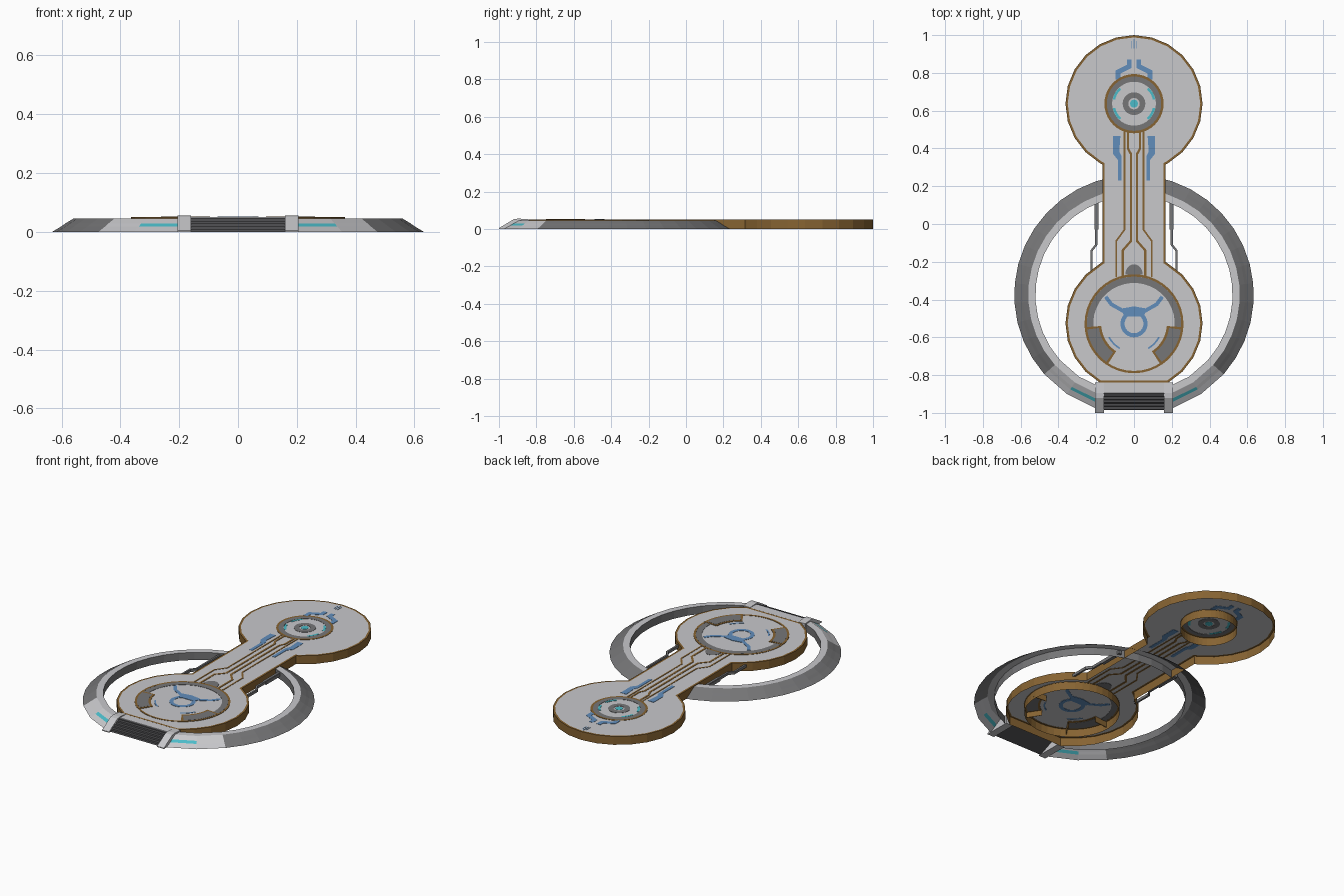
import bpy, bmesh
from math import sin, cos, radians, hypot

if "Cube" in bpy.data.objects:
    bpy.data.objects.remove(bpy.data.objects["Cube"])

def material(name, rgb):
    m = bpy.data.materials.new(name)
    m.diffuse_color = (*rgb, 1)
    m.use_nodes = True
    m.node_tree.nodes["Principled BSDF"].inputs["Base Color"].default_value = m.diffuse_color
    return m

LIGHT = material("pale grey", (0.58, 0.58, 0.60))
GREY = material("mid grey", (0.18, 0.18, 0.185))
DARK = material("dark grey", (0.07, 0.07, 0.075))
BROWN = material("bronze brown", (0.24, 0.125, 0.032))
BLUE = material("blue", (0.12, 0.27, 0.50))
TEAL = material("teal", (0.07, 0.50, 0.58))

TOP = 0.05            # height of the main plate
UP, LOW = 0.637, -0.528   # y centres of the two medallions
RING_Y = -0.375


def finish(name, bm, *mats, normals=True):
    if normals:
        bmesh.ops.recalc_face_normals(bm, faces=bm.faces[:])
    me = bpy.data.meshes.new(name)
    bm.to_mesh(me)
    bm.free()
    for m in mats:
        me.materials.append(m)
    ob = bpy.data.objects.new(name, me)
    bpy.context.collection.objects.link(ob)
    return ob


def polar(r, deg, cy=0):
    return (r * cos(radians(deg)), cy + r * sin(radians(deg)))


def band(name, left, right, mat, z=TOP, h=0.001):
    """Flat solid strip between two matching rows of points."""
    bm = bmesh.new()
    rows = [[bm.verts.new((x, y, zz)) for x, y in row]
            for row, zz in ((left, z + h), (right, z + h), (right, z - h), (left, z - h))]
    for i in range(len(left) - 1):
        for a, b in zip(rows, rows[1:] + rows[:1]):
            bm.faces.new((a[i], a[i + 1], b[i + 1], b[i]))
    if hypot(left[0][0] - left[-1][0], left[0][1] - left[-1][1]) > 1e-5:
        for i in (0, -1):
            bm.faces.new([r[i] for r in rows])
    return finish(name, bm, mat)


def sector(name, cy, r0, r1, a0, a1, mat, layer=1):
    n = max(2, round((a1 - a0) / 9))
    angles = [a0 + (a1 - a0) * i / n for i in range(n + 1)]
    return band(name, [polar(r0, a, cy) for a in angles],
                [polar(r1, a, cy) for a in angles], mat, h=0.0008 * layer)


def ribbon(name, path, width, mat, z=TOP, h=0.0016):
    """Strip of given width along a bent path, mitred at the bends."""
    left, right = [], []
    for i, (x, y) in enumerate(path):
        normals = []
        for a, b in ((i - 1, i), (i, i + 1)):
            if a >= 0 and b < len(path):
                dx, dy = path[b][0] - path[a][0], path[b][1] - path[a][1]
                d = hypot(dx, dy)
                normals.append((-dy / d, dx / d))
        nx = sum(n[0] for n in normals)
        ny = sum(n[1] for n in normals)
        k = width / 2 * len(normals) / (nx * nx + ny * ny)
        left.append((x + nx * k, y + ny * k))
        right.append((x - nx * k, y - ny * k))
    return band(name, left, right, mat, z, h)


def extrude(name, pts, vec, mat):
    bm = bmesh.new()
    f = bm.faces.new([bm.verts.new(p) for p in pts])
    ext = bmesh.ops.extrude_face_region(bm, geom=[f], use_keep_orig=True)["geom"]
    bmesh.ops.translate(bm, vec=vec, verts=[v for v in ext if isinstance(v, bmesh.types.BMVert)])
    return finish(name, bm, mat)


def plate(name, pts, mat, layer=2):
    h = 0.0008 * layer
    return extrude(name, [(x, y, TOP - h) for x, y in pts], (0, 0, 2 * h), mat)


def disc(name, cy, r, mat, layer, n=24):
    return plate(name, [polar(r, 360 * i / n, cy) for i in range(n)], mat, layer)


def tube(name, cy, r, mat, n=40):
    bm = bmesh.new()
    ring = [polar(r, 360 * i / n, cy) for i in range(n)]
    lo, hi = ([bm.verts.new((x, y, z)) for x, y in ring] for z in (0, TOP))
    for i in range(n):
        j = (i + 1) % n
        bm.faces.new((lo[i], lo[j], hi[j], hi[i]))
    return finish(name, bm, mat)


def along_x(name, profile, x0, x1, mat):
    return extrude(name, [(x0, y, z) for y, z in profile], (x1 - x0, 0, 0), mat)


# Main plate: two discs joined by a neck, open below, bronze rim and walls
half = [polar(0.363, a, -0.525) for a in range(-60, 61, 15)] + [(0.167, -0.2), (0.167, 0.315)]
half += [polar(0.363, a, UP) for a in range(-60, 91, 15)]
outline = half + [(-x, y) for x, y in half[-2::-1]]
bm = bmesh.new()
face = bm.faces.new([bm.verts.new((x, y, TOP)) for x, y in outline])
border = bm.edges[:]
wall = bmesh.ops.extrude_edge_only(bm, edges=border)["geom"]
bmesh.ops.translate(bm, vec=(0, 0, -TOP), verts=[v for v in wall if isinstance(v, bmesh.types.BMVert)])
bmesh.ops.inset_region(bm, faces=[face], thickness=0.012, use_even_offset=True, use_boundary=True)
for f in bm.faces:
    f.material_index = 0 if f is face else 1
finish("main_plate", bm, LIGHT, BROWN)

# Ring around the lower disc, open at the front where the grille sits
steps = [-72 + i * 9 for i in range(37)]
steps = [-71.5] + [-56, -41.5] + [-32 + i * (244 / 26) for i in range(27)] + [221.5, 236, 251.5]
section = [(0.634, 0.0), (0.604, 0.018), (0.588, 0.029), (0.56, 0.046), (0.522, 0.046), (0.522, 0.0)]
bm = bmesh.new()
grid = [[bm.verts.new((*polar(r, a, RING_Y), z)) for r, z in section] for a in steps]
for i in range(len(steps) - 1):
    mid = (steps[i] + steps[i + 1]) / 2
    off = abs((mid + 90 + 180) % 360 - 180)      # degrees away from the front
    for j in range(len(section) - 1):
        f = bm.faces.new((grid[i][j], grid[i + 1][j], grid[i + 1][j + 1], grid[i][j + 1]))
        if j == 1 and off < 34:
            f.material_index = 2
        elif j == 3 or (j < 3 and off < 48.5):
            f.material_index = 1
finish("outer_ring", bm, GREY, LIGHT, TEAL)

# Upper medallion
tube("upper_medallion_wall", UP, 0.155, BROWN)
sector("upper_medallion_rim", UP, 0.144, 0.157, 0, 360, BROWN, 2)
sector("upper_medallion_band", UP, 0.116, 0.144, 0, 360, GREY, 2)
sector("upper_medallion_inner_ring", UP, 0.03, 0.06, 0, 360, GREY, 2)
disc("upper_medallion_core", UP, 0.022, TEAL, 2, 8)
for i, a in enumerate((12, -48, 132, 192)):
    sector(f"teal_arc_{i}", UP, 0.102, 0.115, a, a + 36, TEAL, 2)

# Lower medallion
tube("lower_medallion_wall", LOW, 0.26, BROWN)
sector("lower_medallion_rim", LOW, 0.25, 0.262, 0, 360, BROWN, 2)
sector("lower_medallion_band", LOW, 0.216, 0.25, -5, 185, GREY, 2)
sector("blue_hub_ring", LOW, 0.05, 0.072, 0, 360, BLUE, 2)
plate("blue_hub_bar", [(-0.07, -0.448), (-0.05, -0.49), (0.05, -0.49), (0.07, -0.448), (0, -0.436)], BLUE, 3)
plate("small_dome", [(0.046 * cos(radians(a)), -0.268 + 0.055 * sin(radians(a)))
                     for a in range(0, 181, 20)], GREY, 2)
for i, x in enumerate((-0.012, 0, 0.012)):
    ribbon(f"top_tick_{i}", [(x, 0.98 - abs(x)), (x, 0.93)], 0.004, BLUE)

# Front grille: stepped slats and a pale strip above
slats = []
for i in range(5):
    y, z = -0.985 + i * 0.018, 0.0095 * i
    slats += [(y, z), (y + 0.003, z + 0.0095), (y + 0.014, z + 0.0095)]
along_x("front_grille", slats + [(-0.89, 0.04)], -0.165, 0.165, DARK)
along_x("grille_top_strip", [(-0.84, 0.04), (-0.84, 0.05), (-0.895, 0.05), (-0.895, 0.04)],
        -0.165, 0.165, LIGHT)

# Mirrored parts
clamp = [(-0.84, 0), (-0.84, 0.052), (-0.895, 0.056), (-0.92, 0.053), (-1.0, 0.005), (-1.0, 0)]
for side, s in (("right", 1), ("left", -1)):
    def m(pts):
        return [(s * x, y) for x, y in pts]

    def arc(a0, a1):
        return (a0, a1) if s > 0 else (180 - a1, 180 - a0)

    along_x(f"clamp_{side}", clamp, s * 0.16, s * 0.206, LIGHT)
    # Bronze-edged pads
    sector(f"pad_edge_{side}", LOW, 0.174, 0.262, *arc(-57, -4), BROWN, 3)
    sector(f"pad_{side}", LOW, 0.187, 0.25, *arc(-54, -7), GREY, 4)
    for e, a in enumerate((-57, -4)):
        p, q = m([polar(0.174, a, LOW), polar(0.26, a, LOW)])
        extrude(f"pad_wall_{side}_{e}", [(*p, 0.015), (*q, 0.015), (*q, TOP), (*p, TOP)],
                (0, 0.004, 0), BROWN)
    # Bronze lines down the neck
    ribbon(f"neck_line_outer_{side}", m([(0.05, 0.49), (0.05, -0.03), (0.094, -0.09), (0.094, -0.28)]),
           0.009, BROWN)
    ribbon(f"neck_line_inner_{side}", m([(0.032, 0.49), (0.032, 0.40), (0.016, 0.37), (0.016, -0.09),
                                         (0.06, -0.14), (0.06, -0.275)]), 0.012, BROWN)
    # Blue markings
    plate(f"blue_neck_mark_{side}", m([(0.072, 0.465), (0.11, 0.465), (0.11, 0.37), (0.086, 0.34),
                                       (0.086, 0.23), (0.066, 0.23), (0.066, 0.36), (0.078, 0.385)]), BLUE)
    ribbon(f"blue_top_mark_{side}", m([(0.025, 0.87), (0.025, 0.835), (0.085, 0.805), (0.085, 0.765)]),
           0.026, BLUE)
    ribbon(f"blue_arm_{side}", m([(0.15, -0.385), (0.12, -0.425), (0.055, -0.462)]), 0.02, BLUE)
    sector(f"blue_hatch_{side}", LOW, 0.146, 0.155, *arc(-60, -28), BLUE, 2)
    # Thin brackets beside the neck
    ribbon(f"bracket_{side}", m([(0.2, 0.12), (0.2, -0.11), (0.224, -0.14), (0.224, -0.26)]),
           0.011, GREY, 0.03, 0.008)
    ribbon(f"bracket_block_{side}", m([(0.198, 0.12), (0.198, -0.03)]), 0.02, GREY, 0.026, 0.01)
